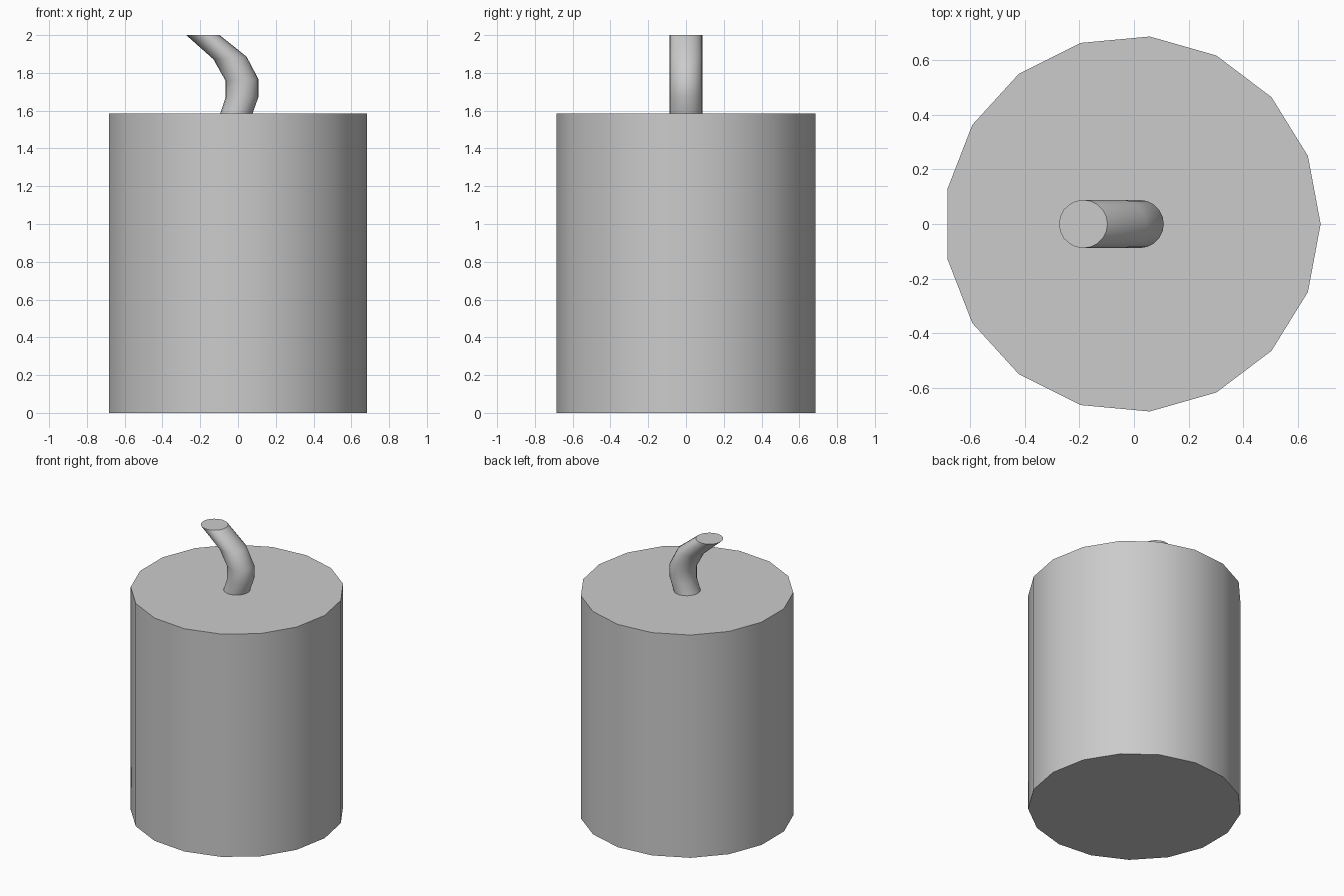
import bpy, bmesh
from math import sin, cos, pi
from mathutils import Vector

if "Cube" in bpy.data.objects:
    bpy.data.objects.remove(bpy.data.objects["Cube"])


def build(name, rings, sides, cap_bottom=True):
    """Skin a stack of rings; each ring is (left point, right point, y radius)."""
    bm = bmesh.new()
    loops = []
    for (lx, lz), (rx, rz), ry in rings:
        mid = Vector(((lx + rx) / 2, 0, (lz + rz) / 2))
        half = Vector(((rx - lx) / 2, 0, (rz - lz) / 2))
        loops.append([bm.verts.new(mid + half * cos(2 * pi * i / sides)
                                   + Vector((0, ry * sin(2 * pi * i / sides), 0)))
                      for i in range(sides)])
    for a, b in zip(loops, loops[1:]):
        for i in range(sides):
            j = (i + 1) % sides
            bm.faces.new((a[i], a[j], b[j], b[i]))
    bm.faces.new(loops[-1])
    if cap_bottom:
        bm.faces.new(loops[0][::-1])
    mesh = bpy.data.meshes.new(name)
    bm.to_mesh(mesh)
    bm.free()
    obj = bpy.data.objects.new(name, mesh)
    bpy.context.collection.objects.link(obj)
    bpy.ops.object.select_all(action='DESELECT')
    obj.select_set(True)
    bpy.context.view_layer.objects.active = obj
    bpy.ops.object.shade_smooth_by_angle(angle=pi / 6)
    return obj


# Candle body: 17-sided cylinder
R, CX, H = 0.688, -0.006, 1.585
build("candle_body", [((CX - R, z), (CX + R, z), R) for z in (0, H)], 17)

# Bent wick, rising from the body's top
build("wick", [
    ((-0.094, H), (0.077, H), 0.088),
    ((-0.067, 1.665), (0.109, 1.675), 0.088),
    ((-0.067, 1.76), (0.109, 1.765), 0.088),
    ((-0.13, 1.872), (0.046, 1.885), 0.088),
    ((-0.274, 2.0), (-0.097, 2.0), 0.088),
], 20, cap_bottom=False)
